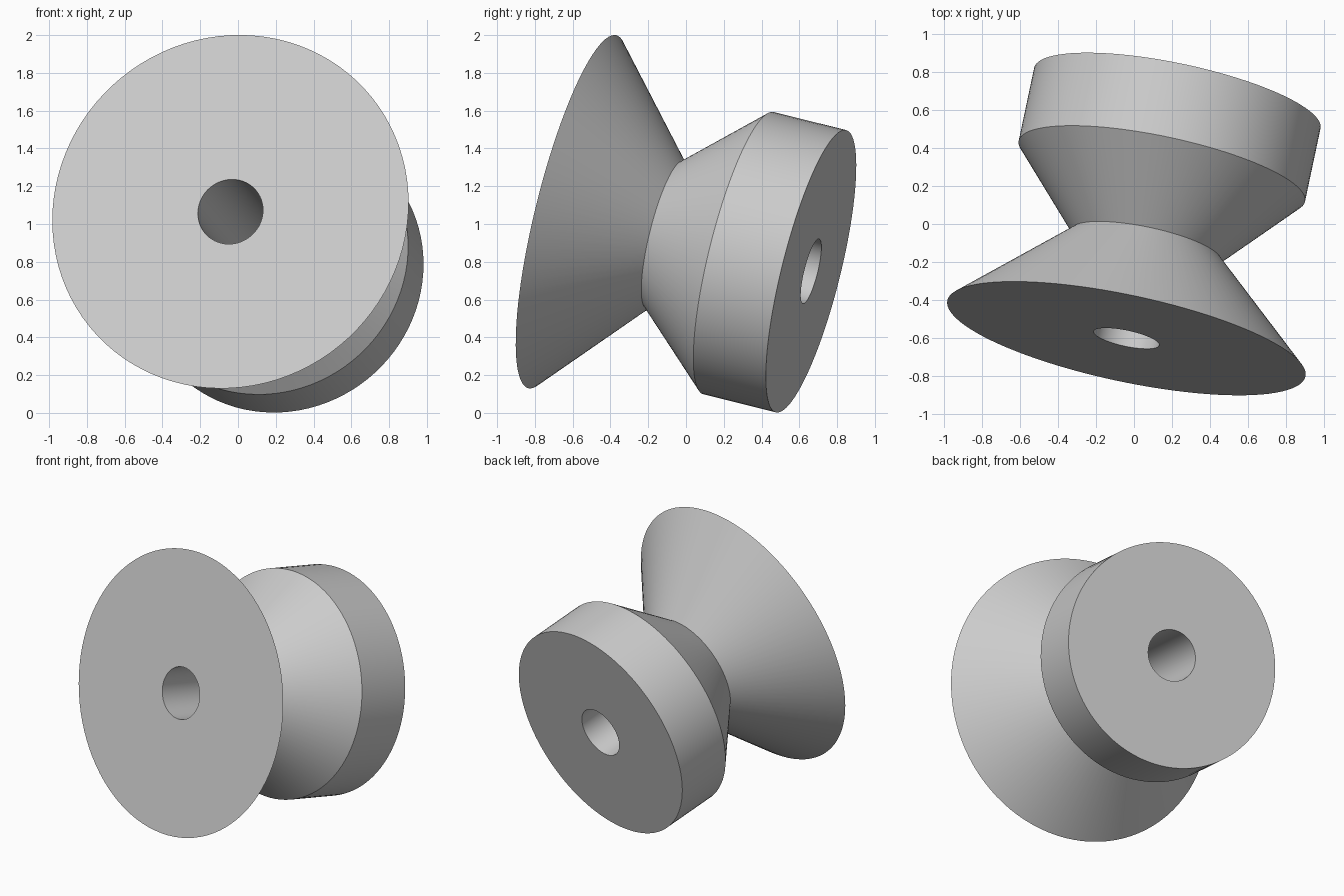
import bpy, bmesh, math
from mathutils import Vector

if "Cube" in bpy.data.objects:
    bpy.data.objects.remove(bpy.data.objects["Cube"])

FRONT = Vector((-0.04, -0.602, 1.065))   # centre of the large front face
BACK = Vector((0.228, 0.662, 0.75))      # centre of the smaller back face
axis = BACK - FRONT
LENGTH = axis.length
BORE = 0.176
SEGMENTS = 96

# closed half section: (radius, distance along the axis)
profile = [(BORE, 0), (0.963, 0), (0.403, 0.516), (0.77, 0.926),
           (0.77, LENGTH), (BORE, LENGTH)]

# turned roller with two flared cones, a cylindrical end and a through bore
bm = bmesh.new()
verts = [bm.verts.new((r, 0, t)) for r, t in profile]
edges = [bm.edges.new((verts[i - 1], verts[i])) for i in range(len(verts))]
bmesh.ops.spin(bm, geom=verts + edges, cent=(0, 0, 0), axis=(0, 0, 1),
               angle=math.tau, steps=SEGMENTS, use_merge=False)
bmesh.ops.remove_doubles(bm, verts=bm.verts, dist=1e-4)
bmesh.ops.recalc_face_normals(bm, faces=bm.faces)
mesh = bpy.data.meshes.new("waisted_roller")
bm.to_mesh(mesh)
bm.free()

roller = bpy.data.objects.new("waisted_roller", mesh)
bpy.context.collection.objects.link(roller)

# tilt the turning axis into place
roller.location = FRONT
roller.rotation_euler = Vector((0, 0, 1)).rotation_difference(axis).to_euler()
bpy.context.view_layer.objects.active = roller
roller.select_set(True)
bpy.ops.object.shade_smooth_by_angle(angle=math.radians(25))
